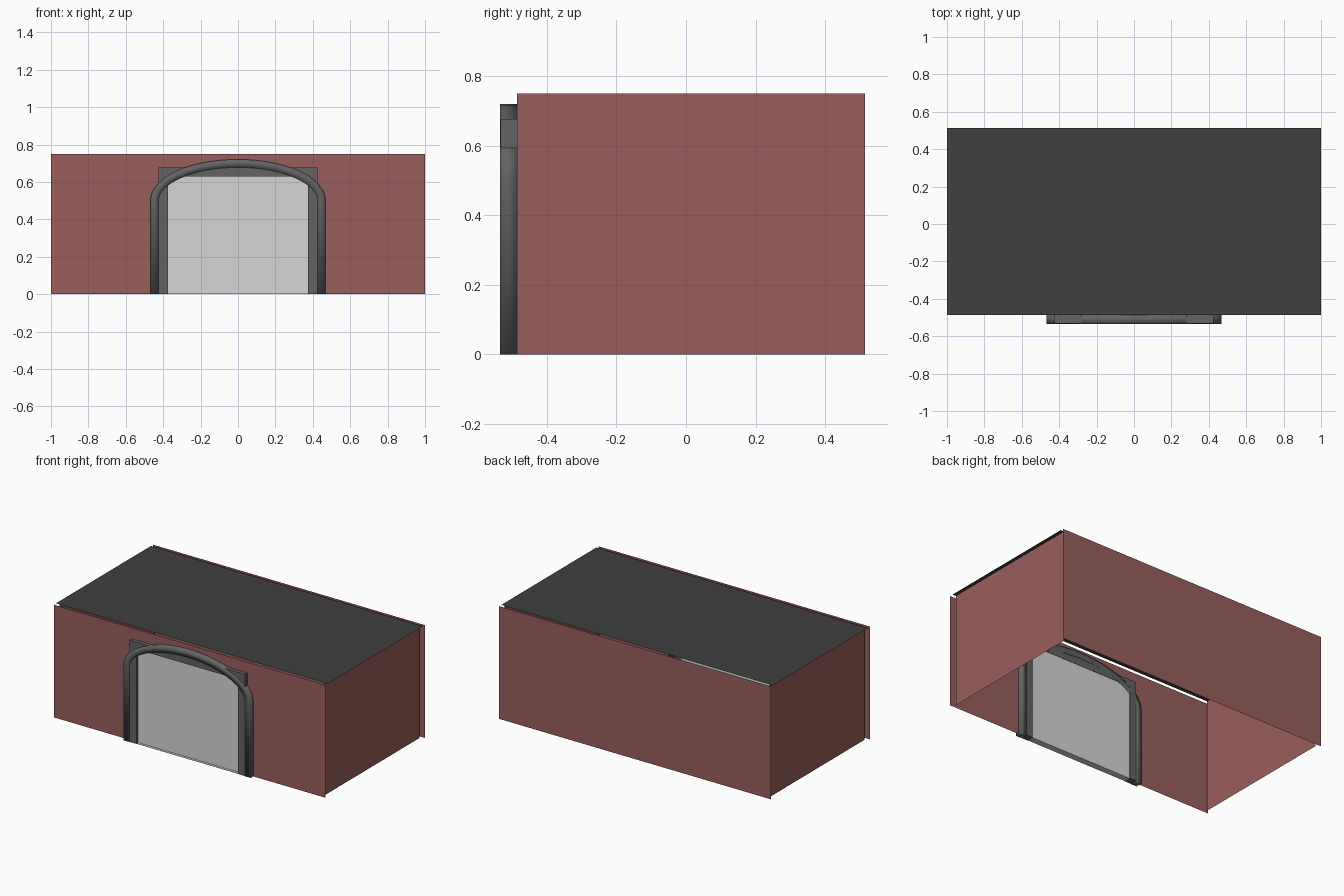
import bpy, bmesh, math

if "Cube" in bpy.data.objects:
    bpy.data.objects.remove(bpy.data.objects["Cube"])

FRONT, BACK = -0.508, 0.535         # front and back wall sheets
NEAR, FAR, FACE = -0.486, 0.514, -0.535   # side walls and roof span; front of door frame
HEIGHT, INSET, ROOF_Z = 0.75, 0.025, 0.75


def material(name, rgb):
    m = bpy.data.materials.new(name)
    m.diffuse_color = (*rgb, 1)
    m.use_nodes = True
    m.node_tree.nodes["Principled BSDF"].inputs["Base Color"].default_value = m.diffuse_color
    return m


RED = material("brick red", (0.315, 0.112, 0.104))
ROOF = material("roof charcoal", (0.052, 0.052, 0.052))
TRIM = material("trim grey", (0.125, 0.125, 0.125))
DOOR = material("door light grey", (0.67, 0.67, 0.67))


def finish(name, bm, mat):
    mesh = bpy.data.meshes.new(name)
    bm.to_mesh(mesh)
    bm.free()
    mesh.materials.append(mat)
    ob = bpy.data.objects.new(name, mesh)
    bpy.context.collection.objects.link(ob)
    return ob


def sheet(name, points, mat):
    bm = bmesh.new()
    bm.faces.new([bm.verts.new(p) for p in points])
    return finish(name, bm, mat)


def box(name, lo, hi, mat):
    bm = bmesh.new()
    bmesh.ops.create_cube(bm, size=1)
    for v in bm.verts:
        v.co = [(a + b) / 2 + c * (b - a) for a, b, c in zip(lo, hi, v.co)]
    return finish(name, bm, mat)


def arch(a, b, spring, n=32):
    """Left foot, half ellipse, right foot, as (x, z)."""
    arc = [(-a * math.cos(math.pi * i / n), spring + b * math.sin(math.pi * i / n))
           for i in range(n + 1)]
    return [(-a, 0)] + arc + [(a, 0)]


# Front wall with an arched opening
hole = [(x, FRONT, z) for x, z in arch(0.428, 0.18, 0.5)]
sheet("front_wall", [(-1, FRONT, 0)] + hole +
      [(1, FRONT, 0), (1, FRONT, HEIGHT), (-1, FRONT, HEIGHT)], RED)

# Back wall, inset side walls and roof sheet
sheet("back_wall", [(1, BACK, 0), (-1, BACK, 0), (-1, BACK, HEIGHT), (1, BACK, HEIGHT)], RED)
for side, label in ((1, "right"), (-1, "left")):
    x = side * (1 - INSET)
    pts = [(x, NEAR, 0), (x, FAR, 0), (x, FAR, HEIGHT), (x, NEAR, HEIGHT)]
    sheet(label + "_wall", pts[::side], RED)
sheet("roof", [(-1, NEAR, ROOF_Z), (1, NEAR, ROOF_Z), (1, FAR, ROOF_Z), (-1, FAR, ROOF_Z)], ROOF)

# Door jambs and lintel
for side, label in ((1, "right"), (-1, "left")):
    xs = sorted((side * 0.375, side * 0.425))
    box(label + "_jamb", (xs[0], FACE + 0.002, 0), (xs[1], NEAR, 0.677), TRIM)
box("lintel", (-0.375, FACE + 0.002, 0.63), (0.375, NEAR, 0.677), TRIM)

# Door panel and threshold
box("door_panel", (-0.375, -0.515, 0), (0.375, NEAR - 0.002, 0.63), DOOR)
box("threshold", (-0.375, FACE + 0.004, 0), (0.375, -0.515, 0.002), DOOR)

# Arched moulding: a square section swept around the doorway
A, B = 0.4465, 0.199
W = 0.0215
section = [(-W, FACE), (W, FACE), (W, NEAR), (-W, NEAR)]
bm = bmesh.new()
rings = []
for x, z in arch(A, B, 0.5):
    if z <= 0.5 + 1e-6:
        nx, nz = math.copysign(1, x), 0
    else:
        nx, nz = x / A ** 2, (z - 0.5) / B ** 2
        k = math.hypot(nx, nz)
        nx, nz = nx / k, nz / k
    rings.append([bm.verts.new((x + nx * u, y, z + nz * u)) for u, y in section])
for r, s in zip(rings, rings[1:]):
    for j in range(4):
        bm.faces.new((r[j], r[(j + 1) % 4], s[(j + 1) % 4], s[j]))
bm.faces.new(rings[0])
bm.faces.new(rings[-1])
bmesh.ops.recalc_face_normals(bm, faces=bm.faces)
moulding = finish("arch_moulding", bm, TRIM)
bpy.context.view_layer.objects.active = moulding
moulding.select_set(True)
bpy.ops.object.shade_smooth()
